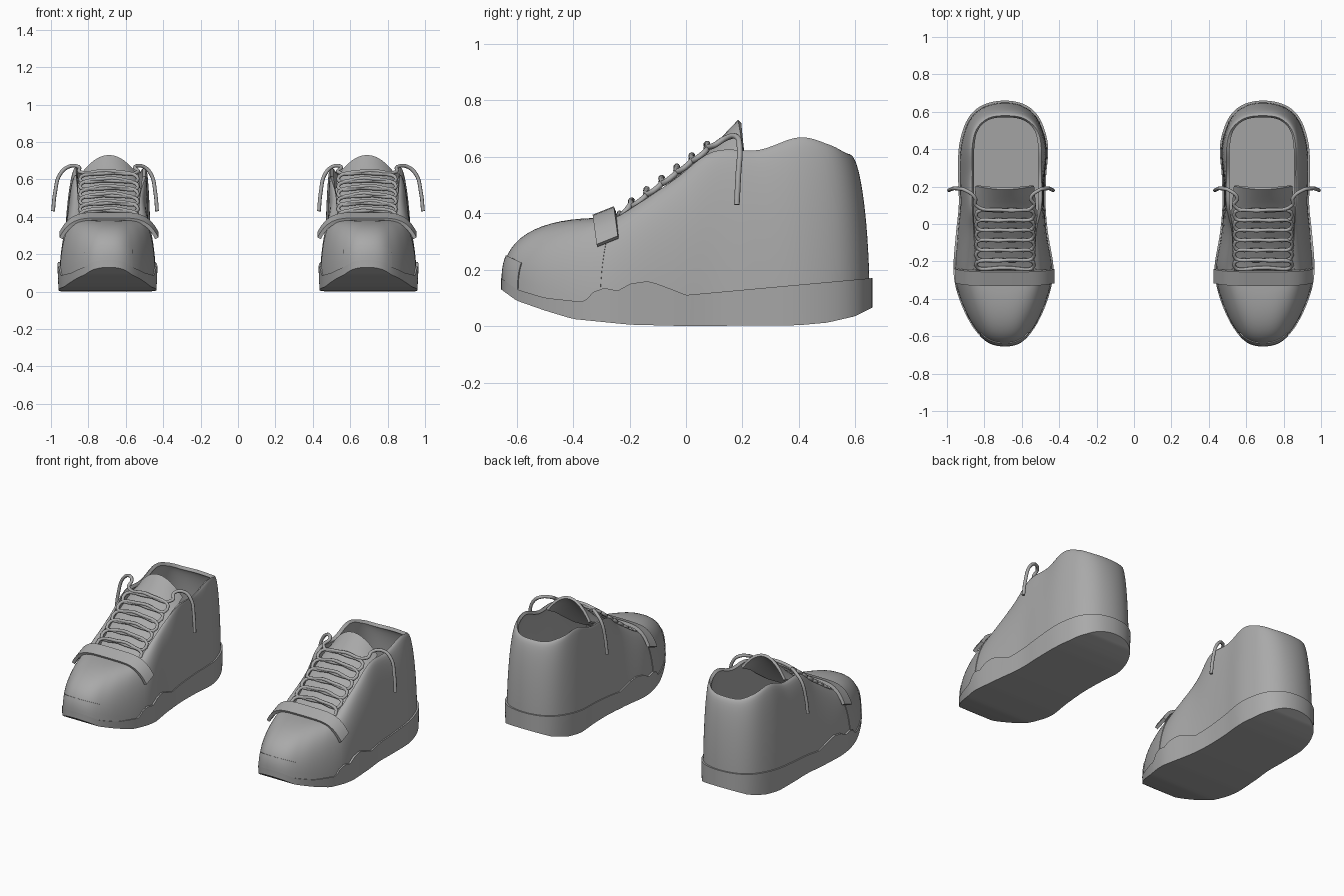
import bpy, bmesh, math
from mathutils import Vector

cube = bpy.data.objects.get("Cube")
if cube:
    bpy.data.objects.remove(cube, do_unlink=True)

grey = bpy.data.materials.new("plain_grey")
grey.use_nodes = True
grey.diffuse_color = (0.4, 0.4, 0.4, 1)
grey.node_tree.nodes["Principled BSDF"].inputs["Base Color"].default_value = grey.diffuse_color

CENTRE = 0.69   # distance of each shoe from the middle
SUB = 6         # columns between outline points

# Outer half from toe to heel: footprint x, y, then the matching top edge x, y, z
HALF = [
    (0, -.655, 0, -.27, .37), (.09, -.635, .04, -.27, .37),
    (.165, -.56, .09, -.27, .37), (.225, -.45, .13, -.26, .37),
    (.265, -.33, .15, -.23, .38), (.275, -.22, .16, -.17, .42),
    (.262, -.05, .165, -.03, .515), (.247, .1, .17, .1, .61),
    (.25, .25, .17, .26, .615), (.245, .42, .17, .4, .66),
    (.2, .56, .15, .5, .635), (.12, .635, .09, .56, .605),
    (0, .66, 0, .575, .6)]
# Heights along y
SOLE_BOTTOM = [(-.655, .13), (-.6, .09), (-.5, .055), (-.4, .025), (-.2, .005),
               (0, 0), (.4, .003), (.5, .012), (.6, .035), (.66, .065)]
SOLE_TOP = [(-.655, .17), (-.6, .13), (-.5, .1), (-.36, .085), (-.33, .12),
            (-.29, .135), (-.24, .125), (-.2, .15), (-.13, .16), (-.05, .13),
            (0, .11), (.66, .17)]
# Tongue: y, middle height, half width, drop at the sides
TONGUE = [(-.3, .355, .14, .02), (-.2, .4, .15, .025), (-.1, .465, .165, .035),
          (0, .545, .17, .045), (.1, .63, .16, .06), (.19, .725, .15, .11)]
LACE_END = [(.16, .14, .665), (.21, .18, .67), (.26, .19, .63),
            (.288, .185, .53), (.299, .18, .43)]


def lookup(table, y):
    """Piecewise linear value (or row of values) of a table at y."""
    y = min(max(y, table[0][0]), table[-1][0])
    for a, b in zip(table, table[1:]):
        if y <= b[0]:
            t = (y - a[0]) / (b[0] - a[0])
            row = [p + (q - p) * t for p, q in zip(a[1:], b[1:])]
            return row[0] if len(row) == 1 else row


def closed_spline(keys):
    """Smooth closed curve through rows of numbers."""
    out, n = [], len(keys)
    for i in range(n):
        a, b, c, d = (keys[(i + k) % n] for k in (-1, 0, 1, 2))
        for s in range(SUB):
            t = s / SUB
            out.append([q + t / 2 * (r - p + t * (2 * p - 5 * q + 4 * r - w
                        + t * (3 * (q - r) + w - p)))
                        for p, q, r, w in zip(a, b, c, d)])
    return out


def inner_row(i):
    x, y, rx, ry, rz = HALF[i]
    waist = .88 if 6 <= i <= 8 else .94
    return (-x * waist, y, -rx * (1.1 if i > 6 else 1), ry, rz)


COLS = closed_spline(HALF + [inner_row(i) for i in range(len(HALF) - 2, 0, -1)])
N = len(COLS)


def upper_point(col, v):
    """Point on the upper: v runs from the sole to the top edge."""
    x, y, rx, ry, rz = COLS[col % N]
    base_z = lookup(SOLE_BOTTOM, y) + .03
    x, y = x * .93, y * .97
    power = .78 + .3 * min(max((y + .6) / .6, 0), 1)
    a = v * math.pi / 2
    f = 1 - max(math.cos(a), 0) ** power
    g = math.sin(a) ** power
    return (x + (rx - x) * f, y + (ry - y) * f, base_z + (rz - base_z) * g)


def grid_faces(rows, cols, wrap=False):
    return [(r * cols + c, r * cols + (c + 1) % cols,
             (r + 1) * cols + (c + 1) % cols, (r + 1) * cols + c)
            for r in range(rows - 1) for c in range(cols if wrap else cols - 1)]


def place(p, side):
    return (side * (p[0] + CENTRE), p[1], p[2])


def add_mesh(name, verts, faces, side, thickness=0):
    mesh = bpy.data.meshes.new(name)
    mesh.from_pydata([place(p, side) for p in verts], [], faces)
    bm = bmesh.new()
    bm.from_mesh(mesh)
    bmesh.ops.recalc_face_normals(bm, faces=bm.faces)
    bm.to_mesh(mesh)
    bm.free()
    mesh.materials.append(grey)
    obj = bpy.data.objects.new(name, mesh)
    bpy.context.collection.objects.link(obj)
    if thickness:
        mod = obj.modifiers.new("thickness", 'SOLIDIFY')
        mod.thickness, mod.offset = thickness, 0
        shape = obj.evaluated_get(bpy.context.evaluated_depsgraph_get())
        thick = bpy.data.meshes.new_from_object(shape)
        obj.modifiers.clear()
        obj.data = thick
    bpy.ops.object.select_all(action='DESELECT')
    obj.select_set(True)
    bpy.context.view_layer.objects.active = obj
    bpy.ops.object.shade_smooth_by_angle(angle=math.radians(40))


def add_panel(name, side, reach, v_max, thickness, steps):
    """Overlay following the toe of the upper."""
    cols = range(-reach, reach + 1)
    verts = [upper_point(c, v_max * r / steps) for r in range(steps + 1) for c in cols]
    add_mesh(name, verts, grid_faces(steps + 1, len(cols)), side, thickness)


def add_sole(name, side):
    low = [(x * .98, y, lookup(SOLE_BOTTOM, y)) for x, y, *_ in COLS]
    high = [(x, y, lookup(SOLE_TOP, y)) for x, y, *_ in COLS]
    faces = grid_faces(2, N, wrap=True)
    for start in (0, N):
        for i in range(N // 2):
            ring = [i, i + 1, N - i - 1, (N - i) % N]
            faces.append([start + k for k in dict.fromkeys(ring)])
    add_mesh(name, low + high, faces, side)


def add_tongue(name, side):
    rows, cols, verts = 16, 13, []
    for r in range(rows):
        y = -.3 + .49 * r / (rows - 1)
        z, width, drop = lookup(TONGUE, y)
        for c in range(cols):
            u = 2 * c / (cols - 1) - 1
            verts.append((u * width, y + .015 * u * u, z - drop * u * u))
    add_mesh(name, verts, grid_faces(rows, cols), side, .016)


def add_strap(name, side):
    cols, verts = 25, []
    for r in range(4):
        t = r / 3
        for c in range(cols):
            s = math.sin((c / (cols - 1) - .5) * math.pi)
            arch = 1 - abs(s) ** 5
            verts.append((.256 * s, -.315 + .075 * t - .012 * arch,
                          .285 + .1 * arch + .03 * t))
    add_mesh(name, verts, grid_faces(4, cols), side, .02)


def add_lace(name, side, start):
    """Zigzag strand over the tongue, ending in a loose hanging end."""
    points, rows = [(0, -.235, .4)], 6
    for i in range(rows + 1):
        y = -.22 + .32 * i / rows
        z = .405 + .75 * (y + .22)
        points.append((start * (-1) ** i * .155, y, z - .005))
        if i < rows:
            points.append((0, y + .16 / rows, z + .035 + .006 * start))
    reach = 1 if start > 0 else .86
    points += [(start * reach * x, y, z) for x, y, z in LACE_END]
    curve = bpy.data.curves.new(name, 'CURVE')
    curve.dimensions = '3D'
    curve.bevel_depth, curve.bevel_resolution = .01, 2
    curve.resolution_u, curve.use_fill_caps = 6, True
    spline = curve.splines.new('BEZIER')
    spline.bezier_points.add(len(points) - 1)
    for knot, p in zip(spline.bezier_points, points):
        knot.co = Vector(place(p, side))
        knot.handle_left_type = knot.handle_right_type = 'AUTO'
    curve.materials.append(grey)
    bpy.context.collection.objects.link(bpy.data.objects.new(name, curve))


for label, side in (("left", 1), ("right", -1)):
    # Body of the shoe
    levels = 17
    shell = [upper_point(c, r / (levels - 1)) for r in range(levels) for c in range(N)]
    add_mesh(label + "_upper", shell, grid_faces(levels, N, wrap=True), side, .02)
    add_sole(label + "_sole", side)
    # Toe panels
    add_panel(label + "_vamp", side, 25, .96, .027, 14)
    add_panel(label + "_toe_cap", side, 9, .2, .036, 5)
    # Fastening
    add_tongue(label + "_tongue", side)
    add_strap(label + "_strap", side)
    add_lace(label + "_outer_lace", side, 1)
    add_lace(label + "_inner_lace", side, -1)
